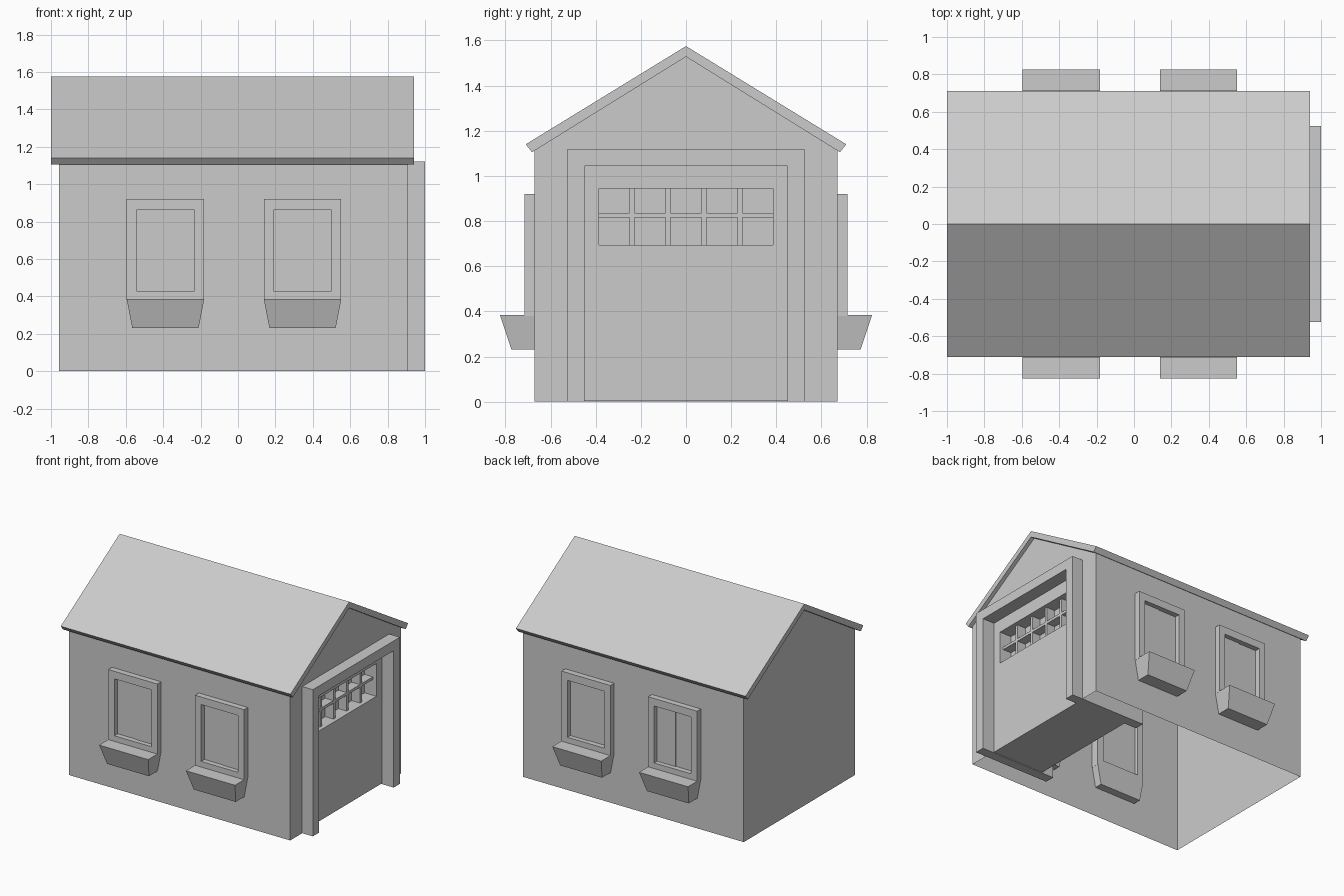
import bpy, bmesh
from mathutils import Vector

if "Cube" in bpy.data.objects:
    bpy.data.objects.remove(bpy.data.objects["Cube"])


def finish(name, bm, recalc=True):
    if recalc:
        bmesh.ops.recalc_face_normals(bm, faces=bm.faces)
    mesh = bpy.data.meshes.new(name)
    bm.to_mesh(mesh)
    bm.free()
    ob = bpy.data.objects.new(name, mesh)
    bpy.context.collection.objects.link(ob)
    return ob


def point(axis, d, p):
    return Vector((d, p[0], p[1])) if axis == 'x' else Vector((p[0], d, p[1]))


def extrude(name, axis, polys, a, b):
    """Extrude flat polygons along an axis from a to b."""
    bm = bmesh.new()
    cache = {}
    for poly in polys:
        vs = []
        for p in poly:
            if p not in cache:
                cache[p] = bm.verts.new(point(axis, a, p))
            vs.append(cache[p])
        bm.faces.new(vs)
    res = bmesh.ops.extrude_face_region(bm, geom=bm.faces[:], use_keep_orig=True)
    move = point(axis, b - a, (0, 0))
    for v in res['geom']:
        if isinstance(v, bmesh.types.BMVert):
            v.co += move
    return finish(name, bm)


def rect(u0, u1, z0, z1):
    return [(u0, z0), (u1, z0), (u1, z1), (u0, z1)]


def ring(o, i):
    return [[o[k], o[(k + 1) % 4], i[(k + 1) % 4], i[k]] for k in range(4)]


def box(name, axis, u0, u1, z0, z1, a, b):
    return extrude(name, axis, [rect(u0, u1, z0, z1)], a, b)


# Wall shell: open underneath, doorway cut in the right gable
bm = bmesh.new()
gable = [(-.67, 0), (.67, 0), (.67, 1.115), (0, 1.528), (-.67, 1.115)]
back = [bm.verts.new(point('x', -.957, p)) for p in gable]
front = [bm.verts.new(point('x', .91, p)) for p in gable]
bm.faces.new(back[::-1])
for k in range(1, 5):
    j = (k + 1) % 5
    bm.faces.new((back[k], back[j], front[j], front[k]))
notch = [bm.verts.new(point('x', .91, p))
         for p in [(-.49, 0), (-.49, 1.08), (.49, 1.08), (.49, 0)]]
bm.faces.new([front[0]] + notch + front[1:])
finish("walls", bm, True)

# Roof
extrude("roof", 'x', [[(-.71, 1.14), (-.682, 1.105), (0, 1.528), (0, 1.575)],
                      [(0, 1.575), (0, 1.528), (.682, 1.105), (.71, 1.14)]], -1.0, .94)

# Garage door frame, running through the wall
extrude("door_frame", 'x', [[(-.525, 0), (-.45, 0), (-.45, 1.045), (.45, 1.045), (.45, 0),
                             (.525, 0), (.525, 1.12), (-.525, 1.12)]], .36, 1.0)

# Garage door with a window band
extrude("garage_door", 'x', ring(rect(-.455, .455, .005, 1.05),
                                 rect(-.385, .385, .695, .945)), .46, .90)
box("door_glass", 'x', -.39, .39, .69, .95, .78, .80)
for k in range(4):
    y = -.24 + .16 * k
    box("door_bar", 'x', y - .011, y + .011, .695, .945, .80, .87)
box("door_crossbar", 'x', -.385, .385, .815, .836, .80, .87)

# Windows and flower boxes on both long sides
for s in (-1, 1):
    for cx in (-.388, .345):
        extrude("window_frame", 'y', ring(rect(cx - .207, cx + .207, .38, .92),
                                          rect(cx - .156, cx + .156, .428, .862)),
                s * .61, s * .715)
        box("left_pane", 'y', cx - .16, cx, .42, .87, s * .64, s * .675)
        box("right_pane", 'y', cx, cx + .16, .42, .87, s * .64, s * .68)
        planter = box("flower_box", 'y', cx - .207, cx + .207, .23, .385, s * .61, s * .825)
        for v in planter.data.vertices:  # taper toward the base
            if v.co.z < .3:
                v.co.x += .03 if v.co.x < cx else -.03
                if abs(v.co.y) > .7:
                    v.co.y -= s * .052
